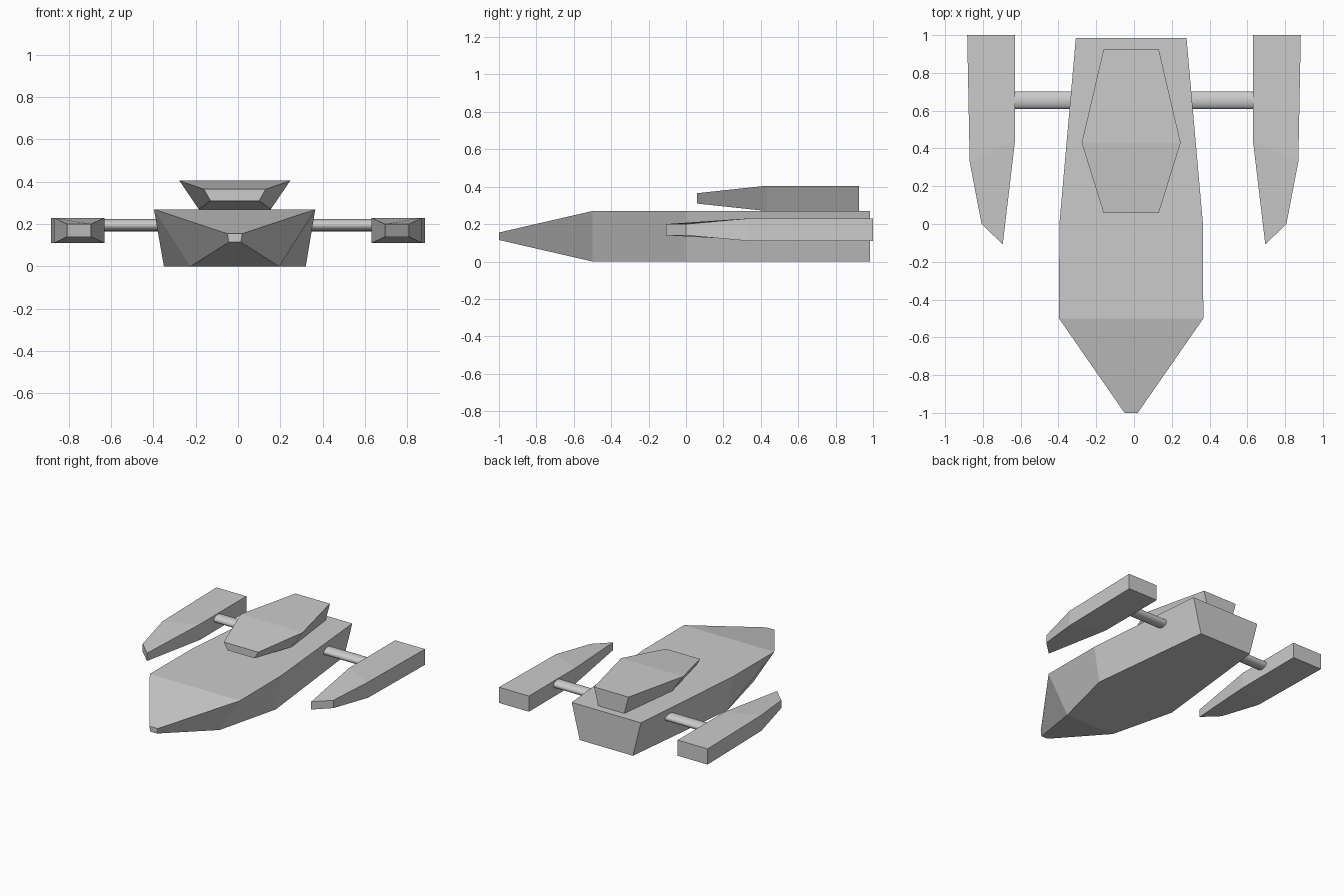
import bpy, bmesh, math
from mathutils import Matrix

if "Cube" in bpy.data.objects:
    bpy.data.objects.remove(bpy.data.objects["Cube"])


def loft(name, rings):
    """Skin a chain of four-point rings and cap both ends."""
    bm = bmesh.new()
    loops = [[bm.verts.new(p) for p in ring] for ring in rings]
    for a, b in zip(loops, loops[1:]):
        for i in range(4):
            j = (i + 1) % 4
            bm.faces.new((a[i], a[j], b[j], b[i]))
    bm.faces.new(loops[0])
    bm.faces.new(loops[-1])
    bmesh.ops.recalc_face_normals(bm, faces=bm.faces[:])
    mesh = bpy.data.meshes.new(name)
    bm.to_mesh(mesh)
    bm.free()
    obj = bpy.data.objects.new(name, mesh)
    bpy.context.collection.objects.link(obj)
    return obj


def trapezoid(y, z0, z1, half_bottom, half_top, cx=-0.015):
    """Upright cross-section with different bottom and top widths."""
    return [(cx - half_bottom, y, z0), (cx + half_bottom, y, z0),
            (cx + half_top, y, z1), (cx - half_top, y, z1)]


def slab(outer, inner, z0, z1):
    """Pod cross-section spanning an outer and an inner (x, y) point."""
    return [(*outer, z0), (*inner, z0), (*inner, z1), (*outer, z1)]


# Main hull, nose to stern
loft("hull", [
    trapezoid(-1.0, 0.115, 0.155, 0.028, 0.035),
    trapezoid(-0.5, 0, 0.27, 0.21, 0.382),
    trapezoid(0.0, 0, 0.27, 0.335, 0.38),
    trapezoid(0.985, 0, 0.27, 0.225, 0.293),
])

# Raised cabin on the rear deck
loft("cabin", [
    trapezoid(0.058, 0.31, 0.365, 0.115, 0.146),
    trapezoid(0.43, 0.27, 0.405, 0.17, 0.262),
    trapezoid(0.925, 0.27, 0.405, 0.11, 0.146),
])

for side, label in ((-1, "left"), (1, "right")):
    # Side pod with an angled tip
    loft(label + "_pod", [
        slab((side * 0.807, 0.0), (side * 0.695, -0.108), 0.14, 0.20),
        slab((side * 0.87, 0.33), (side * 0.63, 0.44), 0.11, 0.23),
        slab((side * 0.883, 1.0), (side * 0.63, 1.0), 0.11, 0.23),
    ])

    # Oval strut joining pod and hull
    bpy.ops.mesh.primitive_cylinder_add(vertices=32, radius=1, depth=1)
    strut = bpy.context.object
    strut.name = label + "_strut"
    strut.data.transform(Matrix.Translation((side * 0.455, 0.655, 0.195))
                         @ Matrix.Diagonal((0.41, 0.047, 0.029, 1))
                         @ Matrix.Rotation(math.pi / 2, 4, 'Y'))
    bpy.ops.object.shade_smooth_by_angle(angle=math.radians(35))
